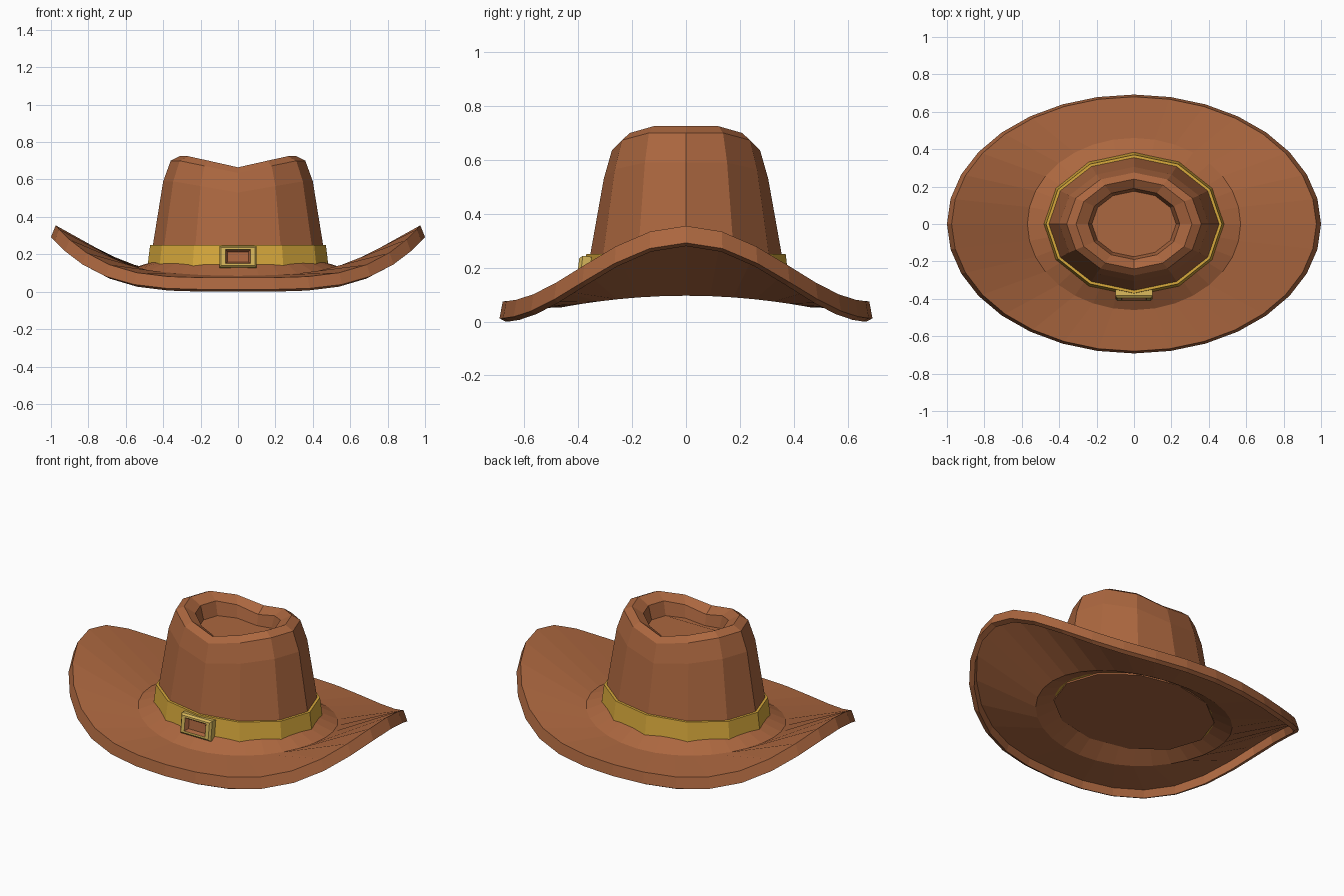
import bpy, bmesh, math

if "Cube" in bpy.data.objects:
    bpy.data.objects.remove(bpy.data.objects["Cube"])


def material(name, rgb):
    m = bpy.data.materials.new(name)
    m.diffuse_color = (*rgb, 1)
    m.use_nodes = True
    m.node_tree.nodes["Principled BSDF"].inputs["Base Color"].default_value = m.diffuse_color
    return m


brown = material("leather_brown", (0.41, 0.135, 0.05))
gold = material("band_gold", (0.69, 0.40, 0.045))
brass = material("buckle_brass", (0.66, 0.46, 0.10))


def loft(name, rings, mat, closed=False, caps=False):
    """Skin a list of equal-length point rings with quads."""
    bm = bmesh.new()
    loops = [[bm.verts.new(p) for p in ring] for ring in rings]
    n = len(loops[0])
    pairs = list(zip(loops, loops[1:]))
    if closed:
        pairs.append((loops[-1], loops[0]))
    for a, b in pairs:
        for i in range(n):
            j = (i + 1) % n
            bm.faces.new((a[i], a[j], b[j], b[i]))
    if caps:
        bm.faces.new(loops[0])
        bm.faces.new(loops[-1])
    bmesh.ops.recalc_face_normals(bm, faces=bm.faces)
    me = bpy.data.meshes.new(name)
    bm.to_mesh(me)
    bm.free()
    me.materials.append(mat)
    ob = bpy.data.objects.new(name, me)
    bpy.context.collection.objects.link(ob)
    return ob


def ellipse(n, rx, ry, height):
    """Elliptical ring whose height is a function of the angle's |cosine|."""
    pts = []
    for i in range(n):
        a = math.tau * i / n
        pts.append((rx * math.cos(a), ry * math.sin(a), height(abs(math.cos(a)))))
    return pts


# brim: closed section with a down-turned lip
# (rx, ry, base height, side lift, lift power)
brim = [(0.44, 0.34, 0.165, 0.0, 2), (0.57, 0.46, 0.085, 0.04, 2),
        (0.975, 0.68, 0.075, 0.28, 4), (1.0, 0.692, 0.012, 0.28, 4),
        (0.97, 0.67, 0.0, 0.28, 4), (0.957, 0.66, 0.045, 0.28, 4),
        (0.57, 0.46, 0.053, 0.043, 2), (0.44, 0.34, 0.135, 0.0, 2)]
loft("brim", [ellipse(32, rx, ry, lambda c, z=z, l=l, p=p: z + l * c ** p)
              for rx, ry, z, l, p in brim], brown, closed=True)

# crown: twelve sides, saddle-shaped top with a sunken dent
crown = [(0.47, 0.37, 0.115, 0), (0.455, 0.355, 0.25, 0), (0.40, 0.305, 0.53, 0.06),
         (0.36, 0.275, 0.635, 0.065), (0.31, 0.24, 0.665, 0.06),
         (0.245, 0.19, 0.63, 0.06), (0.225, 0.175, 0.57, 0.04)]
loft("crown", [ellipse(12, rx, ry, lambda c, z=z, l=l: z + l * min(1, c / 0.86))
               for rx, ry, z, l in crown], brown, caps=True)

# hat band
band = [(0.485, 0.385, 0.125), (0.47, 0.37, 0.25), (0.452, 0.352, 0.25), (0.46, 0.36, 0.125)]
loft("hat_band", [ellipse(12, rx, ry, lambda c, z=z: z) for rx, ry, z in band],
     gold, closed=True)


def rect(w, h, y):
    return [(-w, y, -h), (w, y, -h), (w, y, h), (-w, y, h)]


# buckle: bevelled frame around a recessed leather tray
frame = loft("buckle_frame", [rect(*r) for r in (
    (0.10, 0.058, 0.025), (0.10, 0.058, -0.010), (0.090, 0.048, -0.022),
    (0.068, 0.038, -0.022), (0.068, 0.038, 0.025))], brass, closed=True)
plate = loft("buckle_plate", [rect(*r) for r in (
    (0.067, 0.037, 0.02), (0.067, 0.037, -0.021), (0.055, 0.027, 0.0))],
    brown, caps=True)
for ob in (frame, plate):
    ob.location = (0, -0.38, 0.185)
    ob.rotation_euler.x = math.radians(-7)
